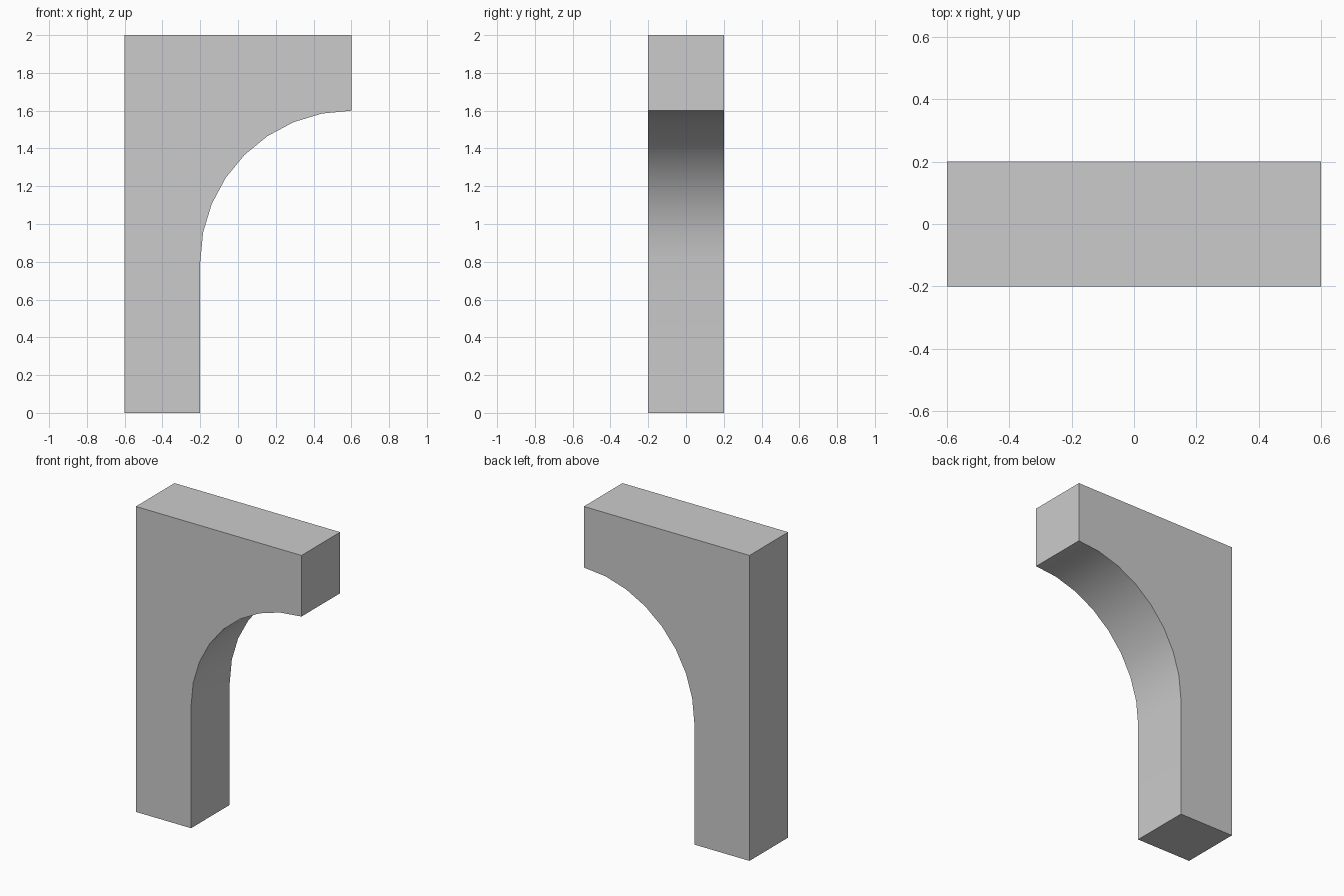
import bpy, bmesh, math

if "Cube" in bpy.data.objects:
    bpy.data.objects.remove(bpy.data.objects["Cube"])

HALF_DEPTH = 0.2
RADIUS = 0.8
SEGMENTS = 8

# Front profile: post, top beam and a concave quarter-circle brace between them
profile = [(-0.6, 0.0), (-0.2, 0.0)]
for i in range(SEGMENTS + 1):
    a = math.radians(90) * i / SEGMENTS
    profile.append((0.6 - RADIUS * math.cos(a), 0.8 + RADIUS * math.sin(a)))
profile += [(0.6, 2.0), (-0.6, 2.0)]

# Extrude the profile through the depth
bm = bmesh.new()
face = bm.faces.new([bm.verts.new((x, -HALF_DEPTH, z)) for x, z in profile])
result = bmesh.ops.extrude_face_region(bm, geom=[face], use_keep_orig=True)
moved = [v for v in result["geom"] if isinstance(v, bmesh.types.BMVert)]
bmesh.ops.translate(bm, verts=moved, vec=(0, 2 * HALF_DEPTH, 0))
bmesh.ops.recalc_face_normals(bm, faces=bm.faces)

mesh = bpy.data.meshes.new("arched_bracket")
bm.to_mesh(mesh)
bm.free()
bracket = bpy.data.objects.new("arched_bracket", mesh)
bpy.context.collection.objects.link(bracket)

# Smooth the arch while keeping the corners sharp
bpy.context.view_layer.objects.active = bracket
bracket.select_set(True)
bpy.ops.object.shade_smooth_by_angle(angle=math.radians(30))
